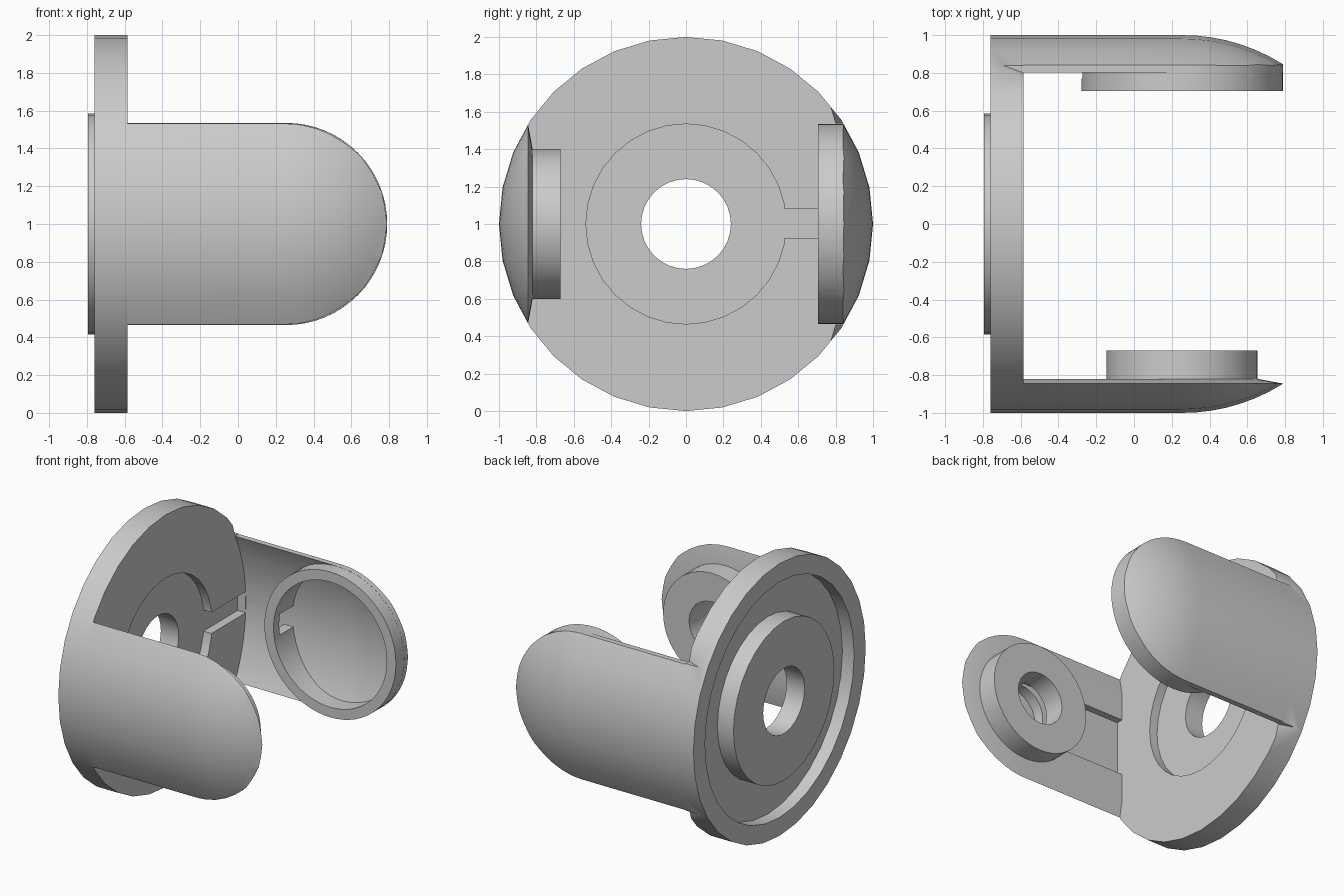
import bpy, bmesh
from math import pi, sin, cos
from mathutils import Matrix, Vector

if "Cube" in bpy.data.objects:
    bpy.data.objects.remove(bpy.data.objects["Cube"])

grey = bpy.data.materials.new("plain_grey")
grey.use_nodes = True
grey.diffuse_color = (0.6, 0.6, 0.6, 1)
grey.node_tree.nodes["Principled BSDF"].inputs["Base Color"].default_value = (0.6, 0.6, 0.6, 1)

AXIS_Z = 1.0      # height of the main axis
END_X = 0.255     # centre of the rounded arm ends
PLATE_X = -0.585  # inner face of the plate
ARM_R = 0.535     # half width of the arms


def finish(bm, name):
    bmesh.ops.recalc_face_normals(bm, faces=bm.faces)
    mesh = bpy.data.meshes.new(name)
    bm.to_mesh(mesh)
    bm.free()
    mesh.materials.append(grey)
    obj = bpy.data.objects.new(name, mesh)
    bpy.context.collection.objects.link(obj)
    return obj


def revolve(name, profile, closed, sides=32, shift_y=0):
    """Spin (x, radius) points about the main axis, or a parallel one."""
    bm = bmesh.new()
    verts = [bm.verts.new((x, shift_y, AXIS_Z + r)) for x, r in profile]
    pairs = list(zip(verts, verts[1:]))
    if closed:
        pairs.append((verts[-1], verts[0]))
    edges = [bm.edges.new(p) for p in pairs]
    bmesh.ops.spin(bm, geom=verts + edges, cent=(0, shift_y, AXIS_Z), axis=(1, 0, 0),
                   angle=2 * pi, steps=sides, use_merge=True)
    bmesh.ops.remove_doubles(bm, verts=bm.verts, dist=0.0001)
    return finish(bm, name)


def capsule(name, r, start, sides=32, shift_y=0):
    steps = 20
    dome = [(END_X + r * sin(a), r * cos(a))
            for a in (i * pi / 2 / steps for i in range(steps))]
    return revolve(name, [(start, 0), (start, r)] + dome + [(END_X + r, 0)], False, sides, shift_y)


def hull(name, points):
    bm = bmesh.new()
    for p in points:
        bm.verts.new(p)
    res = bmesh.ops.convex_hull(bm, input=bm.verts)
    junk = {g for g in res["geom_interior"] + res["geom_unused"] if isinstance(g, bmesh.types.BMVert)}
    bmesh.ops.delete(bm, geom=list(junk), context="VERTS")
    bmesh.ops.dissolve_limit(bm, angle_limit=0.002, verts=bm.verts, edges=bm.edges)
    return finish(bm, name)


def stadium(name, layers):
    """Round-ended slab along x, from (y, half width) layers."""
    pts = []
    for y, r in layers:
        pts += [(PLATE_X - 0.03, y, AXIS_Z + s * r) for s in (-1, 1)]
        pts += [(END_X + r * cos(a), y, AXIS_Z + r * sin(a))
                for a in (-pi / 2 + i * pi / 32 for i in range(33))]
    return hull(name, pts)


def box(name, xs, ys, zs):
    return hull(name, [(x, y, z) for x in xs for y in ys for z in zs])


def drum(name, r, y0, y1, sides=48):
    bm = bmesh.new()
    spot = Matrix.Translation(Vector((END_X, (y0 + y1) / 2, AXIS_Z))) @ Matrix.Rotation(pi / 2, 4, "X")
    bmesh.ops.create_cone(bm, cap_ends=True, segments=sides, radius1=r, radius2=r,
                          depth=abs(y1 - y0), matrix=spot)
    return finish(bm, name)


def combine(obj, cutter, operation="DIFFERENCE"):
    cutter.hide_render = True
    mod = obj.modifiers.new("cut", "BOOLEAN")
    mod.operation, mod.object, mod.solver = operation, cutter, "EXACT"
    bpy.context.view_layer.objects.active = obj
    bpy.ops.object.modifier_apply(modifier=mod.name)
    bpy.data.objects.remove(cutter)


# Round plate with raised hub, deep rear groove, front recess and centre hole
plate = revolve("round_plate", [
    (-0.795, 0.24), (-0.795, 0.585), (-0.665, 0.585), (-0.665, 0.865), (-0.76, 0.865),
    (-0.76, 1), (PLATE_X, 1), (PLATE_X, ARM_R), (-0.65, ARM_R), (-0.65, 0.24)], True)
combine(plate, box("slot", (-0.65, -0.5), (0.5, 0.925), (0.925, 1.08)))
# Small sloped notches beside the back arm
for s in (-1, 1):
    notch = [(PLATE_X, 0.77, 0.64), (PLATE_X, 0.80, 0.54), (-0.72, 0.85, 0.54),
             (-0.5, 0.77, 0.66), (-0.5, 0.80, 0.54), (-0.5, 0.95, 0.54), (-0.5, 0.9, 0.66)]
    combine(plate, hull("notch", [(x, y, AXIS_Z + s * z) for x, y, z in notch]))

# Front arm: solid, with chamfered inner face, a wire channel and a deep bore
front_arm = capsule("front_arm", 1.0, PLATE_X)
combine(front_arm, stadium("trim", [(-1.1, ARM_R), (-0.845, ARM_R), (-0.82, 0.4)]), "INTERSECT")
combine(front_arm, box("channel", (-0.7, END_X), (-0.87, -0.7), (0.79, 1.21)))
combine(front_arm, drum("bore", 0.19, -0.95, -0.6, 24))

# Boss on the front arm
front_boss = drum("front_boss", 0.4, -0.83, -0.67)
combine(front_boss, drum("bore", 0.19, -0.95, -0.5, 24))

# Back arm: curved shell, thicker in the middle than at the edges
back_arm = capsule("back_arm", 1.0, PLATE_X)
combine(back_arm, stadium("trim", [(0.5, ARM_R), (1.1, ARM_R)]), "INTERSECT")
combine(back_arm, capsule("hollow", 1.207, PLATE_X - 0.2, 96, -0.28))

# Ring socket inside the back arm, with a wire window toward the plate
back_ring = drum("back_ring", ARM_R - 0.001, 0.705, 1.1, 64)
combine(back_ring, drum("opening", 0.46, 0.5, 1.2, 64))
combine(back_ring, capsule("trim", 0.98, -0.7), "INTERSECT")
combine(back_ring, box("window", (-0.4, 0), (0.77, 0.93), (0.925, 1.08)))

# Smooth curved faces, keep corners crisp
bpy.ops.object.select_all(action="DESELECT")
for part in (plate, front_arm, front_boss, back_arm, back_ring):
    part.select_set(True)
bpy.context.view_layer.objects.active = plate
bpy.ops.object.shade_smooth_by_angle(angle=pi / 6)
